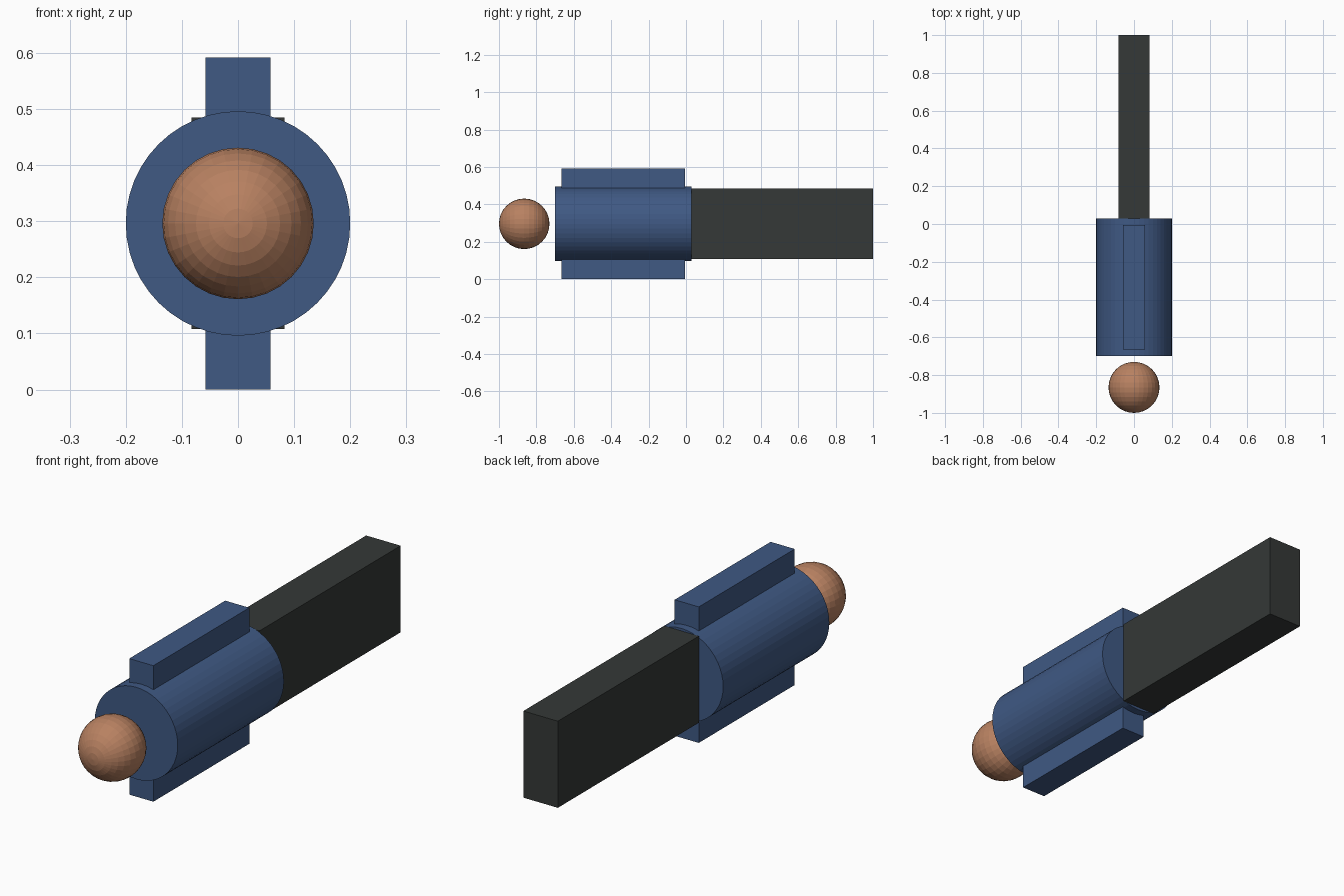
import bpy
from math import pi

if "Cube" in bpy.data.objects:
    bpy.data.objects.remove(bpy.data.objects["Cube"])

ZC = 0.296  # height of the body axis


def material(name, rgb):
    m = bpy.data.materials.new(name)
    m.diffuse_color = (*rgb, 1)
    m.use_nodes = True
    m.node_tree.nodes["Principled BSDF"].inputs["Base Color"].default_value = m.diffuse_color
    return m


skin = material("skin", (0.48, 0.22, 0.12))
blue = material("blue_cloth", (0.05, 0.10, 0.23))
dark = material("dark_cloth", (0.035, 0.04, 0.038))


def finish(name, mat):
    ob = bpy.context.object
    ob.name = name
    ob.data.materials.append(mat)
    bpy.ops.object.transform_apply(location=False, rotation=True, scale=True)
    return ob


def box(name, x, y, z, mat):
    lo, hi = zip(x, y, z)
    bpy.ops.mesh.primitive_cube_add(size=1, location=[(a + b) / 2 for a, b in zip(lo, hi)])
    bpy.context.object.scale = [b - a for a, b in zip(lo, hi)]
    return finish(name, mat)


# Head: sphere with its poles along y
bpy.ops.mesh.primitive_uv_sphere_add(segments=32, ring_count=16, radius=0.135,
                                     location=(0, -0.865, ZC), rotation=(pi / 2, 0, 0))
finish("head", skin)

# Torso: cylinder lying along y
bpy.ops.mesh.primitive_cylinder_add(vertices=48, radius=0.2, depth=0.73,
                                    location=(0, -0.335, ZC), rotation=(pi / 2, 0, 0))
finish("torso", blue)

# Arms: square bars above and below the torso
for name, z in (("upper_arm_bar", (0.475, 0.592)), ("lower_arm_bar", (0, 0.117))):
    box(name, (-0.058, 0.058), (-0.665, -0.005), z, blue)

# Legs: one solid block
box("legs", (-0.083, 0.083), (0.03, 1.0), (0.108, 0.485), dark)
